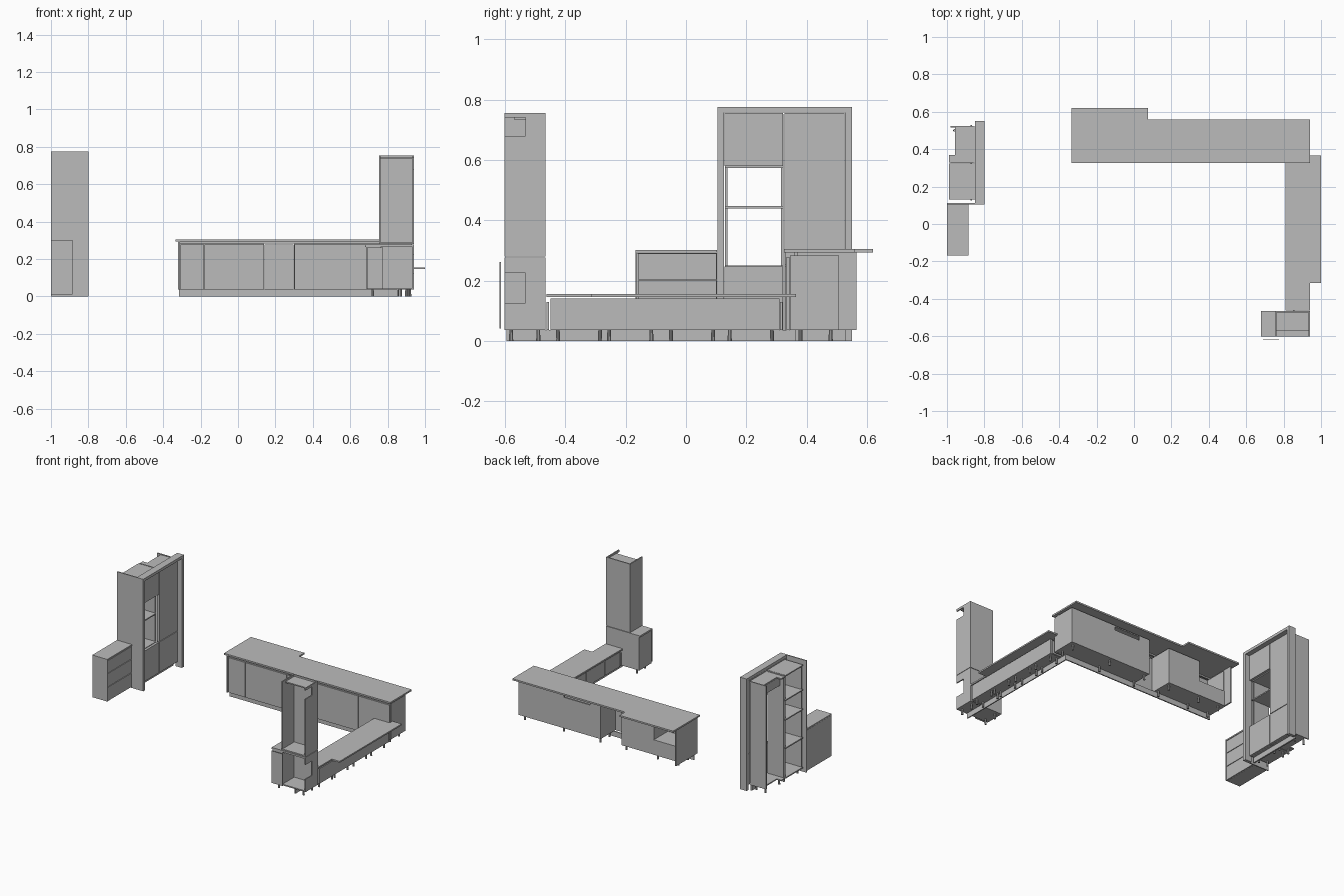
import bpy
import bmesh

cube = bpy.data.objects.get("Cube")
if cube:
    bpy.data.objects.remove(cube, do_unlink=True)

# one plain grey for everything
grey = bpy.data.materials.new("plain grey")
grey.use_nodes = True
colour = (0.5, 0.5, 0.5, 1)
grey.diffuse_color = colour
grey.node_tree.nodes["Principled BSDF"].inputs["Base Color"].default_value = colour

BOARD = .008      # carcass board thickness
GAP = .002        # half the gap between doors
FOOT = .036       # underside of every carcass


def finish(name, bm):
    mesh = bpy.data.meshes.new(name)
    bm.to_mesh(mesh)
    bm.free()
    mesh.materials.append(grey)
    obj = bpy.data.objects.new(name, mesh)
    bpy.context.collection.objects.link(obj)
    return obj


def add_box(bm, x, y, z):
    verts = bmesh.ops.create_cube(bm, size=1)["verts"]
    for v in verts:
        for axis, span in enumerate((x, y, z)):
            v.co[axis] = sum(span) / 2 + v.co[axis] * (span[1] - span[0])


def box(name, x, y, z):
    bm = bmesh.new()
    add_box(bm, x, y, z)
    return finish(name, bm)


def carcass(name, x, y, z, open_side="", shelves=(), skip=""):
    """Board box: open_side lists sides without a panel, e.g. '-x'."""
    bm = bmesh.new()
    (xa, xb), (ya, yb), (za, zb) = x, y, z
    boards = {
        "-x": ((xa, xa + BOARD), y, z),
        "+x": ((xb - BOARD, xb), y, z),
        "-y": ((xa + BOARD, xb - BOARD), (ya, ya + BOARD), z),
        "+y": ((xa + BOARD, xb - BOARD), (yb - BOARD, yb), z),
        "-z": (x, y, (za, za + BOARD)),
        "+z": (x, y, (zb - BOARD, zb)),
    }
    for side, spans in boards.items():
        if side not in open_side.split():
            add_box(bm, *spans)
    for level in shelves:
        add_box(bm, x, y, (level - BOARD, level))
    return finish(name, bm)


def doors(name, cuts, axis, across, z):
    """Row of doors along one axis, split at the cuts."""
    bm = bmesh.new()
    for a, b in zip(cuts, cuts[1:]):
        span = (a + GAP, b - GAP)
        add_box(bm, *((span, across, z) if axis == "x" else (across, span, z)))
    return finish(name, bm)


def notched_side(name, x, y, z, depth, notch):
    """Side board with a rectangle cut from its -y edge."""
    bm = bmesh.new()
    add_box(bm, x, (y[0] + depth, y[1]), z)
    add_box(bm, x, (y[0], y[0] + depth), (z[0], notch[0]))
    add_box(bm, x, (y[0], y[0] + depth), (notch[1], z[1]))
    return finish(name, bm)


def legs(name, xs, ys):
    bm = bmesh.new()
    for x in xs:
        for y in ys:
            made = bmesh.ops.create_cone(bm, cap_ends=True, segments=10,
                                         radius1=.007, radius2=.006, depth=FOOT)
            bmesh.ops.translate(bm, verts=made["verts"], vec=(x, y, FOOT / 2))
    return finish(name, bm)


# ---- island: worktop, end panel, fronts, plinth
TOP = (.293, .304)
BODY = (FOOT, .283)
DEPTH = (.345, .505)
box("island_worktop", x=(-.335, .94), y=(.325, .56), z=TOP)
box("island_worktop_extension", x=(-.335, .075), y=(.56, .62), z=TOP)
box("island_end_panel", x=(-.32, -.31), y=(.33, .565), z=(FOOT, TOP[0]))
box("island_support_rail", x=(-.31, .925), y=(.36, .37), z=(BODY[1], TOP[0]))
box("island_plinth", x=(-.315, .86), y=(.355, .363), z=(0, FOOT))
doors("island_doors", (-.31, -.18, .14, .3, .69, .93), "x", (.334, .344), (FOOT, .278))

# island carcasses: drawer unit with a slot, appliance gap, niche unit
carcass("island_drawer_unit", (.3, .93), DEPTH, BODY, open_side="+y")
SLOT = (.38, .58)
BACK = (DEPTH[1] - BOARD, DEPTH[1] + GAP)
box("drawer_unit_back", x=(.3, .93), y=BACK, z=(FOOT, .25))
for edge in ((.3, SLOT[0]), (SLOT[1], .93)):
    box("drawer_unit_back_top", x=edge, y=BACK, z=(.25, BODY[1]))
carcass("island_closed_unit", (-.1, .14), DEPTH, BODY)
carcass("island_niche_unit", (-.31, -.1), DEPTH, BODY, open_side="+y +z", shelves=(.14,))
box("niche_unit_lower_back", x=(-.31, -.1), y=BACK, z=(FOOT, .14))
legs("island_legs", (-.28, -.12, .12, .32, .6, .9), (.38, .48))

# ---- low bench along the side
BENCH_X = (.83, .94)
SPLITS = (-.45, -.28, -.075, .12, .31)
box("bench_worktop_narrow", x=(.81, .94), y=(-.462, -.315), z=(.146, .156))
box("bench_worktop_wide", x=(.81, 1), y=(-.315, .365), z=(.146, .156))
for start, end in zip(SPLITS, SPLITS[1:]):
    carcass("bench_unit", BENCH_X, (start, end), (FOOT, .14))
doors("bench_drawers", SPLITS, "y", (.818, .828), (FOOT, .138))
for start in (-.462, .312):
    box("bench_filler", x=(.82, .93), y=(start, start + BOARD), z=(FOOT, .128))
box("bench_plinth", x=(.85, .857), y=(-.595, .355), z=(0, FOOT))
legs("bench_legs", (.87, .92), [s + d for s in SPLITS[:-1] for d in (.025, .165)])

# ---- corner base unit with the wall tower above it
UNIT_Y = (-.602, -.466)
NOTCH = .07
SIDE = (.94 - BOARD, .94)
carcass("corner_base", (.685, .94), UNIT_Y, (FOOT, .265), open_side="-y +x +z")
notched_side("corner_base_side", SIDE, UNIT_Y, (FOOT, .265), NOTCH, (.125, .225))
box("corner_base_divider", x=(.755, .763), y=UNIT_Y, z=(FOOT, .265))
box("corner_base_back", x=(.69, .755), y=(-.602, -.594), z=(FOOT, .265))
box("corner_base_top", x=(.68, .94), y=UNIT_Y, z=(.265, .277))
box("corner_loose_panel", x=(.69, .775), y=(-.618, -.614), z=(.04, .262))
legs("corner_legs", (.72, .91), (-.58, -.49))

carcass("tower", (.755, .94), UNIT_Y, (.28, .755), open_side="-y +x +z")
notched_side("tower_side", SIDE, UNIT_Y, (.28, .755), NOTCH, (.68, .74))
box("tower_top", x=(.763, .932), y=(-.57, UNIT_Y[1]), z=(.735, .743))

# ---- tall housing: outer frame
FRAME = (-.85, -.8)
box("housing_side_panel", x=(-1, -.8), y=(.104, .111), z=(0, .776))
box("housing_frame_left", x=FRAME, y=(.111, .126), z=(0, .776))
box("housing_frame_right", x=FRAME, y=(.528, .55), z=(0, .776))
box("housing_frame_top", x=FRAME, y=(.126, .528), z=(.757, .776))
box("housing_plinth", x=(-.875, -.865), y=(.126, .528), z=(0, FOOT))

# tall housing: open shelf column and fridge column
COLUMN = (-.99, -.85)
carcass("shelf_column", COLUMN, (.13, .323), (FOOT, .752), open_side="-x +x",
        shelves=(.25, .447, .582))
carcass("fridge_column", COLUMN, (.326, .525), (FOOT, .752), open_side="-x +x -z +z")
for level in (FOOT, .74):
    box("fridge_column_cap", x=(-.955, -.85), y=(.33, .52), z=(level, level + BOARD))
    box("fridge_column_cap_tab", x=(-.99, -.955), y=(.33, .37), z=(level, level + BOARD))
box("fridge_column_rail", x=(-.957, -.949), y=(.335, .517), z=(.68, .74))
LEAF = (-.849, -.832)
for low, high in ((FOOT, .247), (.58, .755)):
    doors("shelf_column_door", (.126, .324), "y", LEAF, (low, high))
for low, high in ((FOOT, .247), (.251, .755)):
    doors("fridge_column_door", (.324, .528), "y", LEAF, (low, high))
legs("housing_legs", (-.96, -.89), (.15, .3, .35, .5))

# ---- drawer cabinet beside the housing
CABINET_Y = (-.162, .103)
carcass("drawer_cabinet", (-1, -.897), CABINET_Y, (.01, .292))
box("drawer_cabinet_top", x=(-1, -.885), y=(-.165, .103), z=(.293, .302))
box("drawer_cabinet_side", x=(-1, -.885), y=(-.168, -.162), z=(.01, .302))
for low, high in ((.01, .105), (.109, .2), (.204, .29)):
    box("cabinet_drawer", x=(-.896, -.886), y=(-.16, .101), z=(low, high))
